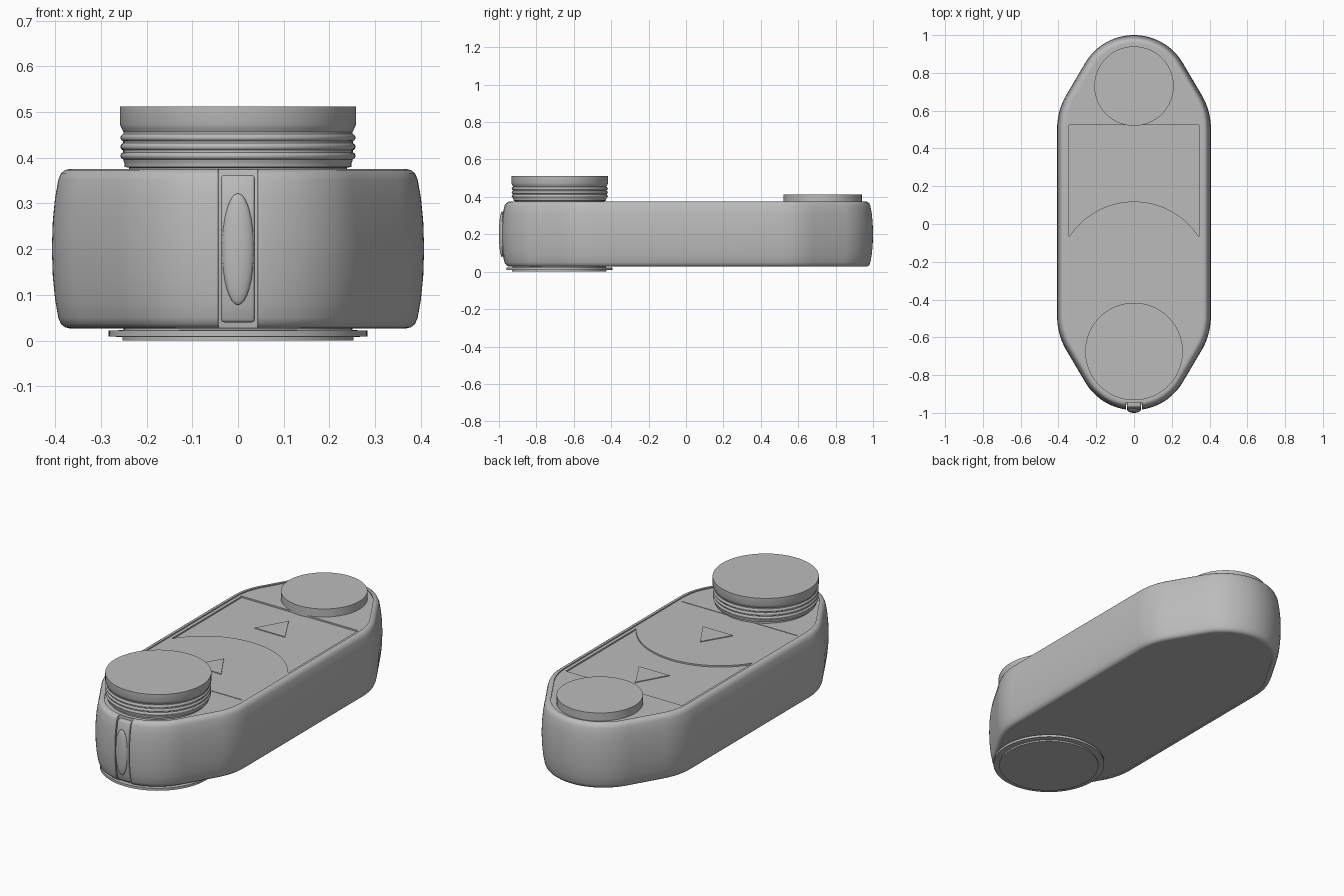
import bpy, bmesh, math
from mathutils import Vector

if "Cube" in bpy.data.objects:
    bpy.data.objects.remove(bpy.data.objects["Cube"], do_unlink=True)

grey = bpy.data.materials.new("plain_grey")
grey.use_nodes = True
grey.diffuse_color = (0.5, 0.5, 0.5, 1)
grey.node_tree.nodes["Principled BSDF"].inputs["Base Color"].default_value = (0.5, 0.5, 0.5, 1)


def loft(name, loops):
    """Closed solid skinned through a stack of equally sized point loops."""
    bm = bmesh.new()
    rows = [[bm.verts.new(p) for p in loop] for loop in loops]
    n = len(rows[0])
    for a, b in zip(rows, rows[1:]):
        for i in range(n):
            j = (i + 1) % n
            bm.faces.new((a[i], a[j], b[j], b[i]))
    bm.faces.new(rows[0][::-1])
    bm.faces.new(rows[-1])
    bmesh.ops.recalc_face_normals(bm, faces=bm.faces)
    mesh = bpy.data.meshes.new(name)
    bm.to_mesh(mesh)
    bm.free()
    mesh.materials.append(grey)
    obj = bpy.data.objects.new(name, mesh)
    bpy.context.collection.objects.link(obj)
    return obj


def prism(name, points, z0, z1):
    return loft(name, [[(x, y, z) for x, y in points] for z in (z0, z1)])


def lathe(name, y, profile, n=96):
    """Turned part: profile is a list of (radius, z)."""
    angles = [math.tau * i / n for i in range(n)]
    return loft(name, [[(r * math.cos(a), y + r * math.sin(a), z) for a in angles]
                       for r, z in profile])


def activate(obj):
    bpy.ops.object.select_all(action='DESELECT')
    obj.select_set(True)
    bpy.context.view_layer.objects.active = obj


def cut(obj, cutter):
    cutter.hide_render = True
    mod = obj.modifiers.new("cut", 'BOOLEAN')
    mod.operation, mod.solver, mod.object = 'DIFFERENCE', 'EXACT', cutter
    activate(obj)
    bpy.ops.object.modifier_apply(modifier=mod.name)
    bpy.data.objects.remove(cutter, do_unlink=True)


def bevel(obj, width, angle=50):
    mod = obj.modifiers.new("bevel", 'BEVEL')
    mod.width, mod.segments, mod.angle_limit = width, 3, math.radians(angle)
    activate(obj)
    bpy.ops.object.modifier_apply(modifier=mod.name)


def smooth(obj, angle=35):
    activate(obj)
    bpy.ops.object.shade_smooth_by_angle(angle=math.radians(angle))


def outline(inset):
    """Elongated plan with tapering rounded ends, moved inward by inset."""
    quarter = []
    for cx, cy, r, a0, a1, steps in ((0.057, 0.505, 0.35, 0, 30, 10),
                                     (0, 0.70, 0.30, 30, 90, 18)):
        for i in range(steps + 1):
            a = math.radians(a0 + (a1 - a0) * i / steps)
            quarter.append((cx + (r - inset) * math.cos(a), cy + (r - inset) * math.sin(a)))
    back = quarter + [(-x, y) for x, y in quarter[-2::-1]]
    front = [(-x, 0.015 - y) for x, y in back]
    return back + front


def rect(x, y0, y1):
    return [(-x, y0), (x, y0), (x, y1), (-x, y1)]


# Barrel-sided main body with soft rims
lower = [(0.027, 0.038), (0.029, 0.029), (0.036, 0.020), (0.05, 0.014),
         (0.09, 0.007), (0.14, 0.002)]
sides = lower + [(0.201, 0)] + [(0.402 - z, d) for z, d in lower[::-1]]
body = loft("body", [[(x, y, z) for x, y in outline(d)] for z, d in sides])

# Front notch, softened, then shallow recesses in the top and underside
cut(body, prism("notch_cutter", rect(0.043, -1.1, -0.945), -0.1, 0.6))
bevel(body, 0.007)
cut(body, prism("deck_cutter", outline(0.045), 0.369, 0.5))
cut(body, prism("base_cutter", outline(0.045), -0.1, 0.030))
arc = []
for i in range(33):
    a = math.radians(32.5 + 115 * i / 32)
    arc.append((0.409 * math.cos(a), -0.29 + 0.409 * math.sin(a)))
cut(body, prism("panel_cutter", arc + [(-0.345, 0.525), (0.345, 0.525)], 0.361, 0.5))
cut(body, prism("seam_cutter", rect(0.345, -0.454, -0.45), 0.365, 0.5))
smooth(body)

# Raised arrow markers on the deck and the panel
for name, base, tip, z in (("front_arrow", -0.27, -0.12, 0.368),
                           ("back_arrow", 0.27, 0.43, 0.360)):
    prism(name, [(-0.09, base), (0.09, base), (0, tip)], z, z + 0.005)

# Ribbed front cap
ribs = [(0.238, 0.355), (0.238, 0.378), (0.248, 0.380), (0.248, 0.388), (0.250, 0.392)]
for zc in (0.404, 0.424, 0.444):
    for i in range(7):
        a = math.radians(-75 + 25 * i)
        ribs.append((0.249 + 0.008 * math.cos(a), zc + 0.008 * math.sin(a)))
ribs += [(0.250, 0.456), (0.255, 0.465), (0.258, 0.473), (0.258, 0.512)]
smooth(lathe("front_cap", -0.675, ribs))

# Plain back button
smooth(lathe("back_button", 0.73, [(0.21, 0.355), (0.21, 0.412)]))

# Stepped ring under the front
smooth(lathe("bottom_ring", -0.677, [(0.25, 0.04), (0.25, 0.023), (0.283, 0.022), (0.283, 0.009),
                                     (0.253, 0.008), (0.253, 0.0)]))

# Curved strip in the notch
curve = [(-0.93, 0.040), (-0.968, 0.040), (-0.978, 0.08), (-0.985, 0.14), (-0.987, 0.20),
         (-0.985, 0.26), (-0.978, 0.32), (-0.968, 0.362), (-0.93, 0.362)]
strip = loft("front_strip", [[(x, y, z) for y, z in curve] for x in (-0.037, 0.037)])
bevel(strip, 0.007, 40)
smooth(strip)

# Oval button on the strip
bpy.ops.mesh.primitive_uv_sphere_add(segments=32, ring_count=16, radius=1, location=(0, -0.984, 0.2))
oval = bpy.context.object
oval.name = "oval_button"
oval.scale = (0.035, 0.016, 0.122)
bpy.ops.object.transform_apply(location=False, rotation=False, scale=True)
oval.data.materials.append(grey)
smooth(oval)
